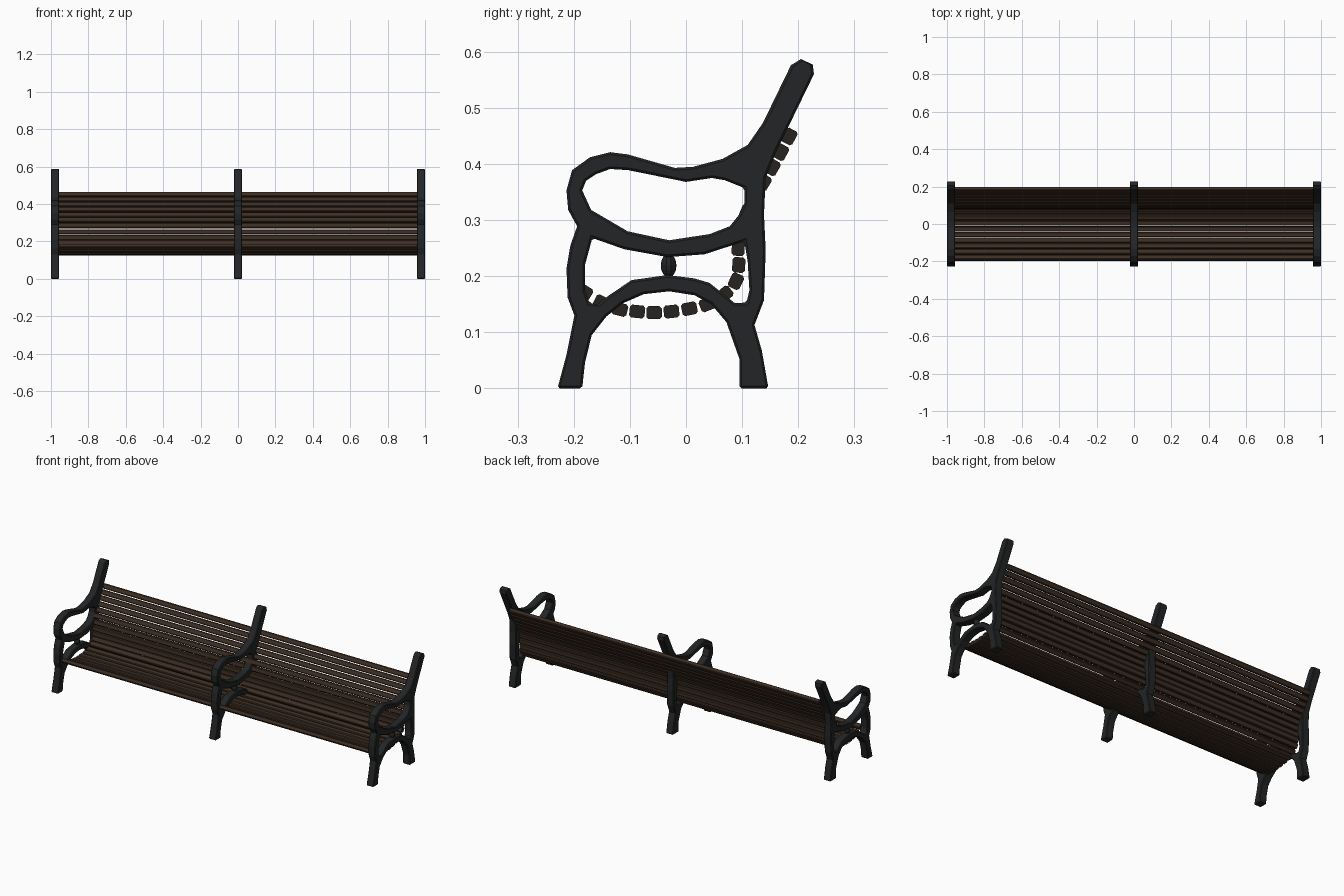
import bpy, bmesh, math
from mathutils import Vector

if "Cube" in bpy.data.objects:
    bpy.data.objects.remove(bpy.data.objects["Cube"])


def material(name, rgb):
    m = bpy.data.materials.new(name)
    m.diffuse_color = (*rgb, 1)
    m.use_nodes = True
    m.node_tree.nodes["Principled BSDF"].inputs["Base Color"].default_value = m.diffuse_color
    return m


IRON = material("black iron", (0.017, 0.018, 0.019))
WOOD = material("brown wood", (0.047, 0.027, 0.017))
END_GRAIN = material("dark end grain", (0.019, 0.016, 0.014))


def finish(bm, name, mats):
    bmesh.ops.recalc_face_normals(bm, faces=bm.faces)
    me = bpy.data.meshes.new(name)
    bm.to_mesh(me)
    bm.free()
    for m in mats:
        me.materials.append(m)
    ob = bpy.data.objects.new(name, me)
    bpy.context.collection.objects.link(ob)
    return ob


# Cast frame side profile (y, z): outline, armrest hole, under-seat hole
OUTLINE = [(.205, .587), (.226, .577), (.228, .56), (.16, .42), (.142, .375),
           (.139, .31), (.142, .246), (.139, .157), (.122, .113), (.135, .068),
           (.147, 0), (.095, 0), (.095, .053), (.072, .118), (.045, .15),
           (.015, .166), (-.03, .173), (-.075, .168), (-.112, .152), (-.142, .128),
           (-.168, .095), (-.18, .046), (-.185, 0), (-.229, 0), (-.213, .06),
           (-.199, .13), (-.211, .162), (-.213, .214), (-.206, .255), (-.194, .289),
           (-.21, .318), (-.213, .353), (-.203, .389), (-.171, .412), (-.135, .421),
           (-.104, .417), (-.02, .393), (.013, .395), (.065, .409), (.11, .434),
           (.137, .473), (.187, .576)]
ARM_HOLE = [(-.185, .353), (-.178, .37), (-.16, .382), (-.135, .391), (-.103, .389),
            (0, .368), (.046, .375), (.069, .371), (.104, .357), (.104, .33),
            (.094, .309), (.078, .289), (.042, .275), (-.03, .264), (-.104, .28),
            (-.169, .318)]
SEAT_HOLE = [(-.167, .268), (-.11, .248), (-.033, .234), (.033, .239), (.104, .262),
             (.11, .225), (.113, .175), (.108, .153), (.087, .152), (.042, .188),
             (.015, .196), (-.033, .202), (-.097, .193), (-.137, .166), (-.158, .15),
             (-.172, .152), (-.18, .175), (-.18, .22)]
FRAME_W = 0.044


def frame(name, x):
    bm = bmesh.new()
    edges = []
    for loop in (OUTLINE, ARM_HOLE, SEAT_HOLE):
        vs = [bm.verts.new((x - FRAME_W / 2, y, z)) for y, z in loop]
        edges += [bm.edges.new((v, vs[i - 1])) for i, v in enumerate(vs)]
    bmesh.ops.triangle_fill(bm, edges=edges, use_beauty=True, normal=(1, 0, 0))
    ext = bmesh.ops.extrude_face_region(bm, geom=bm.faces[:], use_keep_orig=True)
    moved = [g for g in ext["geom"] if isinstance(g, bmesh.types.BMVert)]
    bmesh.ops.translate(bm, verts=moved, vec=(FRAME_W, 0, 0))
    ob = finish(bm, name, [IRON])
    mod = ob.modifiers.new("soft edges", 'BEVEL')
    mod.width = 0.004
    mod.segments = 1
    mod.limit_method = 'ANGLE'
    mod.angle_limit = math.radians(60)


# Oval boss joining seat rail and leg arch
def boss(name, x):
    bm = bmesh.new()
    bmesh.ops.create_uvsphere(bm, u_segments=10, v_segments=8, radius=1)
    bmesh.ops.scale(bm, verts=bm.verts, vec=(0.018, 0.014, 0.021))
    bmesh.ops.translate(bm, verts=bm.verts, vec=(x, -.031, .219))
    finish(bm, name, [IRON])


for label, x in (("left", -.978), ("middle", 0), ("right", .978)):
    frame(label + "_frame", x)
    boss(label + "_frame_boss", x)

# Slat centres along the seat and back curve (y, z)
SLATS = [(-.181, .172), (-.15, .153), (-.118, .141), (-.087, .137), (-.057, .135),
         (-.026, .137), (.006, .142), (.038, .15), (.069, .168), (.089, .191),
         (.094, .22), (.093, .25), (.098, .283), (.108, .313), (.122, .34),
         (.138, .367), (.154, .394), (.169, .421), (.184, .449)]
HALF_L, HW, HH, CH = 0.96, 0.0138, 0.0115, 0.004
SECTION = [(-HW, -HH + CH), (-HW + CH, -HH), (HW - CH, -HH), (HW, -HH + CH),
           (HW, HH - CH), (HW - CH, HH), (-HW + CH, HH), (-HW, HH - CH)]


def slat(name, i):
    a = Vector(SLATS[max(i - 1, 0)])
    b = Vector(SLATS[min(i + 1, len(SLATS) - 1)])
    t = (b - a).normalized()
    n = Vector((-t.y, t.x))
    c = Vector(SLATS[i])
    bm = bmesh.new()
    rings = []
    for x in (-HALF_L, HALF_L):
        pts = [c + t * u + n * v for u, v in SECTION]
        rings.append([bm.verts.new((x, p.x, p.y)) for p in pts])
    for r in rings:
        bm.faces.new(r).material_index = 1
    for k in range(len(SECTION)):
        bm.faces.new((rings[0][k - 1], rings[0][k], rings[1][k], rings[1][k - 1]))
    finish(bm, name, [WOOD, END_GRAIN])


for i in range(len(SLATS)):
    slat(("seat_slat_%d" if i < 9 else "back_slat_%d") % (i + 1), i)
